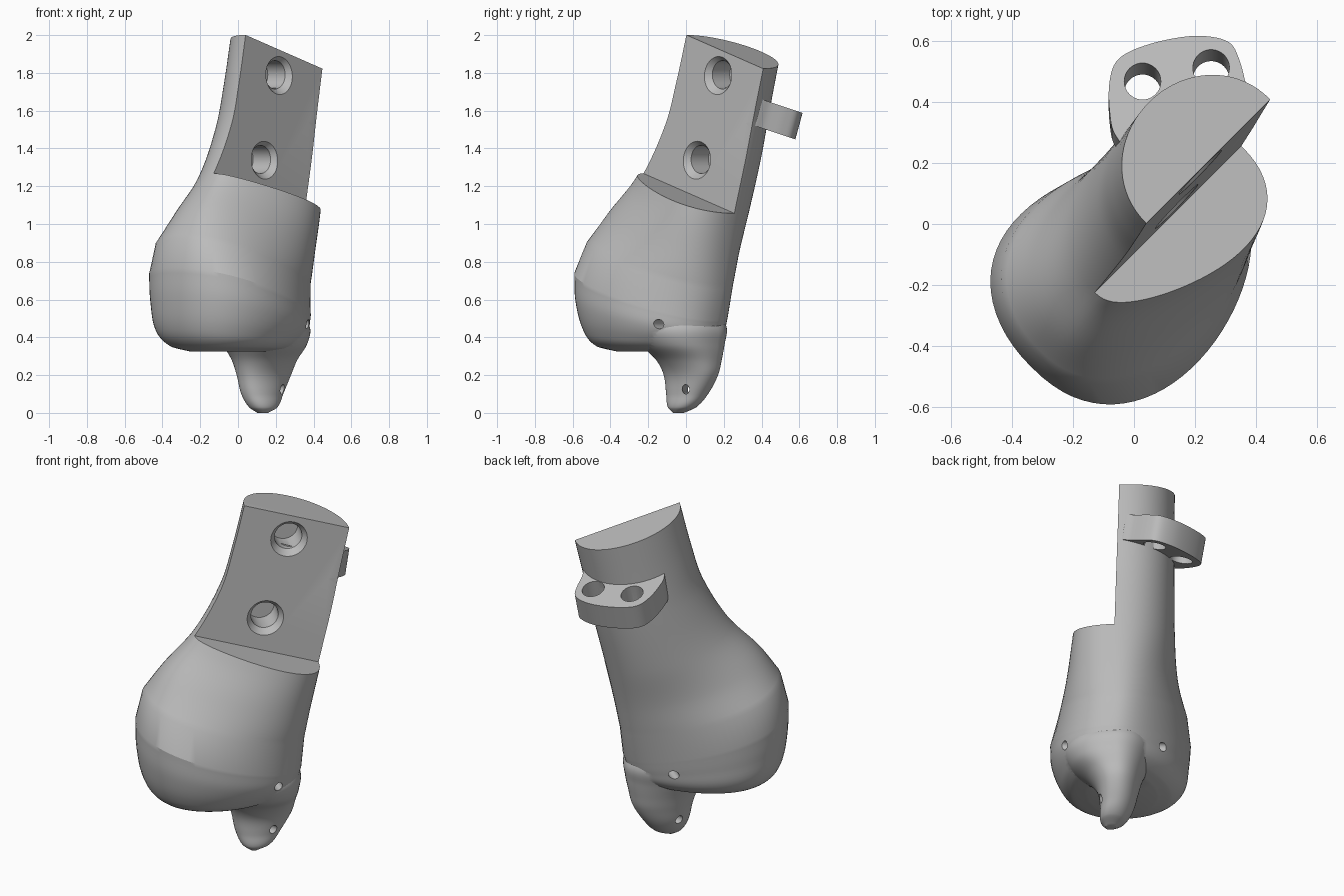
import bpy, bmesh, math
from mathutils import Vector

if "Cube" in bpy.data.objects:
    bpy.data.objects.remove(bpy.data.objects["Cube"], do_unlink=True)

R2 = math.sqrt(2)
LEAN = 0.31   # shaft sections fall away along the wide axis
SIDES = 72

grey = bpy.data.materials.new("bone_grey")
grey.use_nodes = True
grey.diffuse_color = (0.5, 0.5, 0.5, 1)
grey.node_tree.nodes["Principled BSDF"].inputs["Base Color"].default_value = (0.5, 0.5, 0.5, 1)


def place(u, v, h, lean):
    """u: wide axis, v: towards the cut face, h: level along the shaft."""
    return Vector(((u + v) / R2, (u - v) / R2, h - lean * u))


def solid(name, rings):
    """Skin a stack of rings and cap both ends."""
    bm = bmesh.new()
    loops = [[bm.verts.new(p) for p in ring] for ring in rings]
    n = len(loops[0])
    for a, b in zip(loops, loops[1:]):
        for i in range(n):
            j = (i + 1) % n
            bm.faces.new((a[i], a[j], b[j], b[i]))
    bm.faces.new(loops[0])
    bm.faces.new(loops[-1])
    bmesh.ops.recalc_face_normals(bm, faces=bm.faces)
    mesh = bpy.data.meshes.new(name)
    bm.to_mesh(mesh)
    bm.free()
    mesh.materials.append(grey)
    obj = bpy.data.objects.new(name, mesh)
    bpy.context.collection.objects.link(obj)
    return obj


def combine(target, tool, operation):
    mod = target.modifiers.new(operation.lower(), "BOOLEAN")
    mod.object, mod.operation, mod.solver = tool, operation, "EXACT"
    bpy.context.view_layer.objects.active = target
    bpy.ops.object.modifier_apply(modifier=mod.name)
    bpy.data.objects.remove(tool, do_unlink=True)


def section(row):
    """Oval with its own width and taper on the front and back halves."""
    h, u0, u1, vc, front, front_taper, back, back_taper, lean = row
    ring = []
    for i in range(SIDES):
        t = math.tau * i / SIDES
        c, s = math.cos(t), math.sin(t)
        if s >= 0:
            w = front * s ** 0.85 * (1 - front_taper * c)
        else:
            w = -back * (-s) ** 0.95 * (1 - back_taper * c)
        ring.append(place((u0 + u1) / 2 + (u1 - u0) / 2 * c, vc + w, h, lean))
    return ring


def smooth_rows(rows, steps=6):
    """Hermite curve through section rows."""
    rows = [Vector(r) for r in rows]

    def slope(i):
        a, b = rows[max(i - 1, 0)], rows[min(i + 1, len(rows) - 1)]
        return (b - a) / (b[0] - a[0])

    out = []
    for i in range(len(rows) - 1):
        a, b = rows[i], rows[i + 1]
        d = b[0] - a[0]
        for k in range(steps):
            t = k / steps
            f = t * t * (3 - 2 * t)
            p = a * (1 - f) + b * f
            p += slope(i) * d * t * (1 - t) ** 2 - slope(i + 1) * d * t * t * (1 - t)
            p[0] = a[0] + d * t
            out.append(p)
    return out + [rows[-1]]


def bore(name, u, z, stops, drift=0):
    """Round cutter along v, drifting sideways; stops are (v, radius)."""
    turns = [math.tau * i / 40 for i in range(40)]
    return solid(name, [[place(u + drift * v + r * math.cos(t), v, z + r * math.sin(t), 0)
                         for t in turns] for v, r in stops])


# Shaft and flared end: level, u from, u to, v centre, front, taper, back, taper, lean
joint = [(0.325, -0.36, 0.13, 0.08, 0.18, 0.1, 0.18, 0.2, 0),
         (0.345, -0.46, 0.20, 0.08, 0.28, 0.1, 0.26, 0.25, 0.02),
         (0.40, -0.53, 0.27, 0.08, 0.34, 0.1, 0.32, 0.3, 0.08),
         (0.49, -0.565, 0.305, 0.09, 0.37, 0.1, 0.35, 0.3, 0.21),
         (0.59, -0.57, 0.325, 0.09, 0.375, 0.12, 0.36, 0.3, LEAN)]
shaft = [(0.76, -0.53, 0.345, 0.07, 0.345, 0.05, 0.33, 0.25, LEAN),
         (0.95, -0.42, 0.38, 0.07, 0.285, -0.15, 0.30, 0.1, LEAN),
         (1.19, -0.25, 0.43, 0.067, 0.232, -0.33, 0.295, 0, LEAN),
         (1.50, -0.10, 0.50, 0.05, 0.22, -0.2, 0.285, 0, LEAN),
         (1.75, -0.03, 0.55, 0.04, 0.22, -0.1, 0.28, 0, LEAN),
         (2.01, 0.03, 0.605, 0.027, 0.2, 0, 0.275, 0, LEAN)]
bone = solid("bone_body", [section(r) for r in smooth_rows(joint) + smooth_rows(shaft)])

# Pointed process under the narrow side, widening into the flared end
process = [(0.0, 0.04, 0.09, 0.12, 0.03, 0, 0.03, 0, 0),
           (0.03, 0.0, 0.16, 0.11, 0.065, 0, 0.07, 0, 0),
           (0.10, -0.03, 0.22, 0.085, 0.09, 0, 0.09, 0, 0),
           (0.20, -0.05, 0.28, 0.075, 0.115, 0, 0.11, 0, 0),
           (0.28, -0.08, 0.30, 0.075, 0.165, 0, 0.13, 0, 0),
           (0.36, -0.14, 0.315, 0.08, 0.25, 0, 0.16, 0, 0),
           (0.45, -0.20, 0.32, 0.08, 0.29, 0, 0.19, 0, 0),
           (0.55, -0.20, 0.26, 0.08, 0.25, 0, 0.18, 0, 0)]
combine(bone, solid("process", [section(r) for r in smooth_rows(process)]), "UNION")


# Half of the shaft is cut away above a ledge
def cut_ring(h, v):
    return [place(a, b, h, LEAN) for a, b in ((-1, v), (1.5, v), (1.5, 1), (-1, 1))]


combine(bone, solid("half_cut", [cut_ring(1.19, 0.068), cut_ring(2.4, 0.0075)]), "DIFFERENCE")

# Countersunk blind holes in the cut face
for u, z, face in ((0.275, 1.79, 0.033), (0.141, 1.342, 0.058)):
    stops = [(face + 0.03, 0.125), (face - 0.03, 0.075), (face - 0.16, 0.075)]
    combine(bone, bore("screw_hole", u, z, stops), "DIFFERENCE")

# Fine drill holes through the lower end
for u, z, drift in ((0.115, 0.47, 0.12), (0.04, 0.125, 0.75)):
    combine(bone, bore("pin_hole", u, z, [(-0.7, 0.025), (0.7, 0.025)], drift), "DIFFERENCE")


# Guide tab on the back, sloping down to the rear, with two through holes
def tab_ring(points, depth):
    return [Vector((x, y - 0.27 * depth, 1.792 - 0.33 * y - depth)) for x, y in points]


def closed_curve(points, steps=6):
    pts = [Vector(p) for p in points]
    n, out = len(pts), []
    for i in range(n):
        a, b, c, d = (pts[(i + k) % n] for k in (-1, 0, 1, 2))
        for k in range(steps):
            t = k / steps
            out.append(b + (c - a) * t / 2 + (2 * a - 5 * b + 4 * c - d) * t * t / 2
                       + (3 * b - a - 3 * c + d) * t ** 3 / 2)
    return out


outline = closed_curve([(0.02, 0.22), (-0.06, 0.29), (-0.08, 0.37), (-0.081, 0.46), (-0.06, 0.53),
                        (0.0, 0.572), (0.11, 0.605), (0.22, 0.617), (0.31, 0.597), (0.345, 0.54),
                        (0.37, 0.45), (0.395, 0.385), (0.35, 0.33), (0.2, 0.22)])
tab = solid("guide_tab", [tab_ring(outline, 0), tab_ring(outline, 0.14)])
for x, y in ((0.028, 0.468), (0.253, 0.512)):
    circle = [(x + 0.06 * math.cos(math.tau * i / 40), y + 0.06 * math.sin(math.tau * i / 40))
              for i in range(40)]
    combine(tab, solid("guide_hole", [tab_ring(circle, -0.1), tab_ring(circle, 0.3)]), "DIFFERENCE")
combine(bone, tab, "UNION")

# Smooth skin with crisp cuts
bpy.ops.object.select_all(action="DESELECT")
bone.select_set(True)
bpy.context.view_layer.objects.active = bone
bpy.ops.object.shade_smooth_by_angle(angle=math.radians(24))
